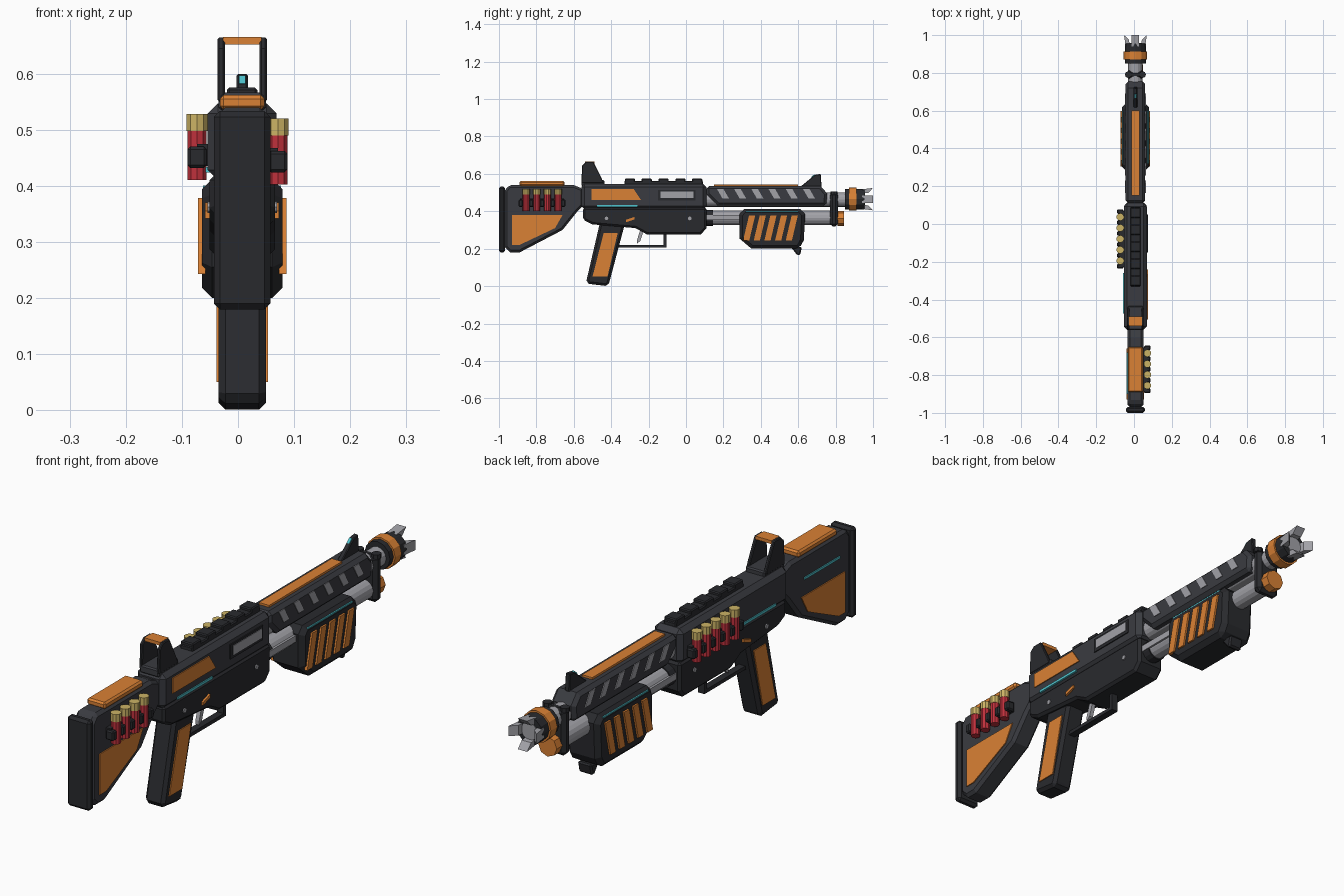
import bpy, bmesh
from math import radians, pi
from mathutils import Matrix, Vector

CX = 0.0075  # centre plane of the gun


def mat(name, rgb):
    m = bpy.data.materials.new(name)
    m.diffuse_color = (*rgb, 1)
    return m


DARK = mat("dark_polymer", (0.022, 0.023, 0.027))
GUN = mat("gunmetal", (0.042, 0.044, 0.052))
STEEL = mat("steel", (0.36, 0.36, 0.39))
ORANGE = mat("orange", (0.70, 0.22, 0.035))
TEAL = mat("teal", (0.08, 0.55, 0.62))
RED = mat("red", (0.52, 0.03, 0.045))
BRASS = mat("brass", (0.60, 0.45, 0.13))


def finish(bm, name, material, bevel=0):
    bmesh.ops.recalc_face_normals(bm, faces=bm.faces)
    me = bpy.data.meshes.new(name)
    bm.to_mesh(me)
    bm.free()
    me.materials.append(material)
    ob = bpy.data.objects.new(name, me)
    bpy.context.collection.objects.link(ob)
    if bevel:
        mod = ob.modifiers.new("Chamfer", "BEVEL")
        mod.width, mod.segments = bevel, 1
        mod.limit_method, mod.angle_limit = "ANGLE", radians(50)
    return ob


def prism(name, pts, x0, x1, material, bevel=0):
    """Side profile of (y, z) points extruded from x0 to x1."""
    bm = bmesh.new()
    face = bm.faces.new([bm.verts.new((x0, y, z)) for y, z in pts])
    ext = bmesh.ops.extrude_face_region(bm, geom=[face])
    bmesh.ops.translate(bm, vec=(x1 - x0, 0, 0),
                        verts=[v for v in ext["geom"] if isinstance(v, bmesh.types.BMVert)])
    return finish(bm, name, material, bevel)


def body(name, pts, half, material, bevel=0):
    return prism(name, pts, CX - half, CX + half, material, bevel)


def rect(y0, y1, z0, z1):
    return [(y0, z0), (y1, z0), (y1, z1), (y0, z1)]


def plate(name, pts, half, material, t=0.004, sides=(1, -1)):
    """Thin inlay standing proud of a side surface at half-width half."""
    for s in sides:
        prism(name + ("_right" if s > 0 else "_left"), pts,
              CX + s * (half - 0.006), CX + s * (half + t), material)


def rod(name, a, b, r, material, n=16, r2=None):
    a, b = Vector(a), Vector(b)
    bm = bmesh.new()
    rot = (b - a).to_track_quat("Z", "Y").to_matrix().to_4x4()
    bmesh.ops.create_cone(bm, cap_ends=True, segments=n, radius1=r, radius2=r if r2 is None else r2,
                          depth=(b - a).length, matrix=Matrix.Translation((a + b) / 2) @ rot)
    return finish(bm, name, material)


def yrod(name, y0, y1, z, r, material, n=16, r2=None):
    return rod(name, (CX, y0, z), (CX, y1, z), r, material, n, r2)


# Stock, butt pad and cheek rest
body("stock", [(-0.97, 0.51), (-0.945, 0.54), (-0.60, 0.54), (-0.55, 0.52), (-0.55, 0.43),
               (-0.58, 0.40), (-0.66, 0.30), (-0.89, 0.18), (-0.94, 0.18), (-0.97, 0.21)],
     0.042, GUN, 0.012)
body("butt_pad", rect(-1.0, -0.968, 0.18, 0.533), 0.05, DARK, 0.01)
body("cheek_rest", rect(-0.89, -0.65, 0.535, 0.562), 0.04, ORANGE, 0.007)
plate("stock_panel", [(-0.93, 0.38), (-0.66, 0.38), (-0.70, 0.31), (-0.89, 0.22), (-0.93, 0.22)],
      0.042, ORANGE)
plate("stock_light", rect(-0.90, -0.68, 0.443, 0.452), 0.042, TEAL, sides=(-1,))

# Receiver halves
body("upper_receiver", rect(-0.56, 0.11, 0.41, 0.547), 0.0615, GUN, 0.018)
body("lower_receiver", [(-0.55, 0.42), (0.11, 0.42), (0.11, 0.31), (0.08, 0.277), (-0.21, 0.277),
                        (-0.27, 0.31), (-0.50, 0.33), (-0.55, 0.355)], 0.058, DARK, 0.01)
plate("receiver_panel", [(-0.505, 0.52), (-0.28, 0.52), (-0.24, 0.46), (-0.505, 0.46)],
      0.0615, ORANGE, sides=(1,))
plate("ejection_port_frame", rect(-0.15, 0.05, 0.458, 0.515), 0.0615, DARK, sides=(1,))
plate("ejection_port", rect(-0.135, 0.04, 0.47, 0.506), 0.0615, STEEL, 0.006, sides=(1,))
plate("receiver_light", rect(-0.475, -0.26, 0.424, 0.434), 0.0615, TEAL)
plate("selector", [(-0.32, 0.342), (-0.275, 0.357), (-0.275, 0.37), (-0.32, 0.355)],
      0.058, ORANGE, 0.008)
for y in (-0.425, 0.02):
    rod("receiver_pin", (CX - 0.062, y, 0.362), (CX + 0.062, y, 0.362), 0.01, STEEL, 8)

# Top rail with teeth
body("top_rail", rect(-0.33, 0.09, 0.54, 0.563), 0.027, DARK, 0.004)
for i in range(5):
    y = -0.30 + i * 0.09
    body("rail_tooth", rect(y - 0.027, y + 0.027, 0.555, 0.575), 0.027, DARK, 0.004)

# Rear sight
body("rear_sight_base", rect(-0.56, -0.435, 0.535, 0.566), 0.042, GUN, 0.005)
for s in (1, -1):
    prism("rear_sight_wing", [(-0.56, 0.55), (-0.555, 0.645), (-0.535, 0.664), (-0.495, 0.664),
                              (-0.455, 0.585), (-0.44, 0.55)], CX + s * 0.031, CX + s * 0.044, DARK, 0.003)
body("rear_sight_bar", rect(-0.54, -0.49, 0.652, 0.665), 0.034, ORANGE)

# Pistol grip, guard and trigger
body("pistol_grip", [(-0.46, 0.34), (-0.325, 0.34), (-0.41, 0.02), (-0.42, 0.0), (-0.52, 0.012),
                     (-0.532, 0.03)], 0.042, DARK, 0.012)
plate("grip_panel", [(-0.44, 0.285), (-0.365, 0.285), (-0.42, 0.05), (-0.50, 0.05)], 0.042, ORANGE)
body("guard_bottom", rect(-0.37, -0.105, 0.207, 0.221), 0.014, DARK)
body("guard_front", rect(-0.12, -0.105, 0.207, 0.29), 0.014, DARK)
body("trigger", [(-0.245, 0.30), (-0.225, 0.30), (-0.245, 0.24), (-0.262, 0.228), (-0.262, 0.245)],
     0.008, STEEL)

# Barrel, magazine tube and front clamp
yrod("barrel", 0.09, 0.87, 0.462, 0.038, STEEL)
yrod("magazine_tube", 0.09, 0.80, 0.365, 0.038, STEEL)
yrod("magazine_collar", 0.10, 0.145, 0.365, 0.043, DARK)
for s in (1, -1):
    prism("action_bar", rect(0.11, 0.32, 0.355, 0.38), CX + s * 0.032, CX + s * 0.044, STEEL)
body("front_clamp", rect(0.77, 0.812, 0.318, 0.50), 0.05, DARK, 0.014)
yrod("magazine_cap", 0.81, 0.845, 0.362, 0.04, ORANGE, 8)
for s in (1, -1):
    x = CX + s * 0.038
    rod("clamp_bolt", (x, 0.791, 0.49), (x, 0.791, 0.507), 0.018, DARK, 8)

# Muzzle with four breaching prongs
yrod("muzzle_body", 0.85, 0.955, 0.465, 0.055, DARK, 12)
yrod("muzzle_ring", 0.872, 0.912, 0.465, 0.062, ORANGE, 12)
yrod("muzzle_bore", 0.95, 0.958, 0.465, 0.034, STEEL, 12)
for k in range(4):
    ob = prism("muzzle_prong", [(0.94, 0.03), (0.94, 0.052), (1.0, 0.06), (0.975, 0.034)],
               -0.02, 0.02, STEEL)
    ob.data.transform(Matrix.Translation((CX, 0, 0.465)) @ Matrix.Rotation(k * pi / 2, 4, "Y"))

# Heat shield with slanted vents
body("heat_shield", [(0.11, 0.535), (0.72, 0.535), (0.755, 0.495), (0.75, 0.43), (0.17, 0.43),
                     (0.11, 0.49)], 0.052, GUN, 0.014)
for i in range(6):
    y = 0.165 + i * 0.092
    plate("shield_vent", [(y, 0.52), (y + 0.035, 0.52), (y + 0.065, 0.468), (y + 0.03, 0.468)],
          0.052, STEEL, 0.003)
body("shield_top_strip", rect(0.15, 0.60, 0.53, 0.543), 0.022, ORANGE)

# Front sight
body("front_sight", [(0.61, 0.53), (0.69, 0.595), (0.72, 0.6), (0.725, 0.53)], 0.01, DARK, 0.003)
body("front_sight_dot", [(0.668, 0.582), (0.685, 0.597), (0.69, 0.59), (0.68, 0.58)], 0.006, TEAL)

# Pump fore-end with ribs and hand stop
body("pump", [(0.285, 0.385), (0.31, 0.412), (0.61, 0.412), (0.637, 0.385), (0.63, 0.245),
              (0.605, 0.20), (0.35, 0.20), (0.285, 0.255)], 0.0715, DARK, 0.018)
for i in range(5):
    y = 0.305 + i * 0.057
    plate("pump_rib", [(y, 0.243), (y + 0.033, 0.243), (y + 0.065, 0.378), (y + 0.032, 0.378)],
          0.0715, ORANGE, 0.007)
plate("pump_light", rect(0.32, 0.60, 0.393, 0.401), 0.0655, TEAL)
body("hand_stop", [(0.56, 0.21), (0.62, 0.21), (0.61, 0.165), (0.595, 0.165)], 0.03, DARK, 0.006)


# Shell carriers: shells, strap and clips
def carrier(tag, x, inner, ys, z):
    for y in ys:
        rod(tag + "_shell", (x, y, z), (x, y, z + 0.09), 0.018, RED, 10)
        rod(tag + "_shell_head", (x, y, z + 0.088), (x, y, z + 0.118), 0.020, BRASS, 10)
    step = ys[1] - ys[0]
    lo, hi = ys[0] - step * 0.55, ys[-1] + step * 0.55
    prism(tag + "_strap", rect(lo, hi, z + 0.025, z + 0.065), inner, x, DARK)
    for i in range(len(ys) + 1):
        y = ys[0] + (i - 0.5) * step
        prism(tag + "_clip", rect(y - 0.012, y + 0.012, z + 0.022, z + 0.06),
              x - 0.017, x + 0.017, DARK, 0.005)


carrier("stock_carrier", 0.071, 0.045, [-0.855 + i * 0.057 for i in range(4)], 0.402)
carrier("receiver_carrier", -0.073, -0.05, [-0.195 + i * 0.058 for i in range(5)], 0.41)
